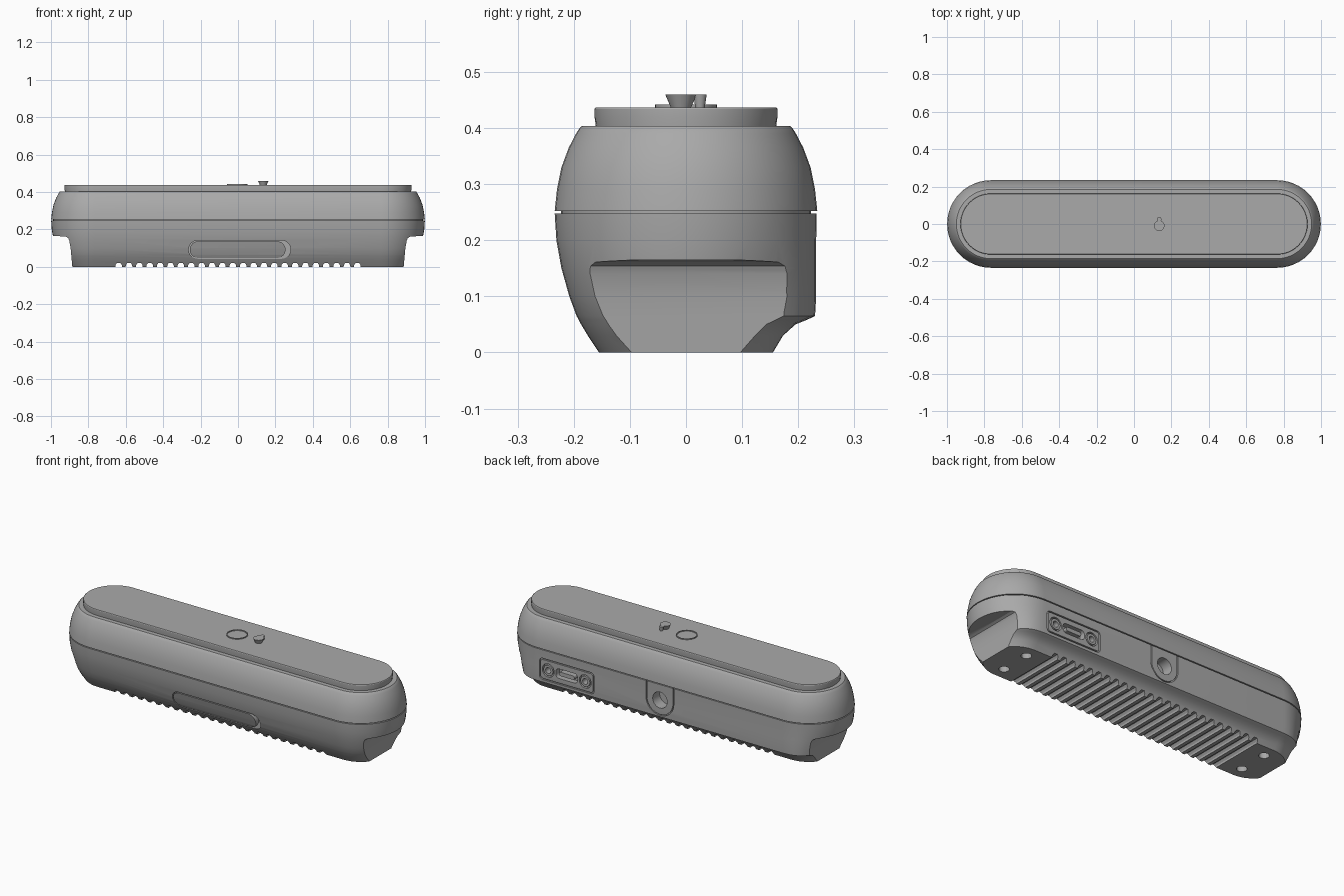
import bpy, bmesh, math

if "Cube" in bpy.data.objects:
    bpy.data.objects.remove(bpy.data.objects["Cube"])

STRAIGHT = 0.765          # half length of the straight section

grey = bpy.data.materials.new("mid grey")
grey.diffuse_color = (0.4, 0.4, 0.4, 1)
grey.use_nodes = True
grey.node_tree.nodes["Principled BSDF"].inputs["Base Color"].default_value = grey.diffuse_color


def make(name, bm):
    bmesh.ops.recalc_face_normals(bm, faces=bm.faces)
    me = bpy.data.meshes.new(name)
    bm.to_mesh(me)
    bm.free()
    me.materials.append(grey)
    ob = bpy.data.objects.new(name, me)
    bpy.context.collection.objects.link(ob)
    return ob


def skin(bm, loops, closed=False):
    """Bridge point loops in order; cap the ends unless closed."""
    rows = [[bm.verts.new(p) for p in lp] for lp in loops]
    n = len(rows[0])
    pairs = list(zip(rows, rows[1:])) + ([(rows[-1], rows[0])] if closed else [])
    for a, b in pairs:
        for i in range(n):
            j = (i + 1) % n
            bm.faces.new((a[i], a[j], b[j], b[i]))
    if not closed:
        bm.faces.new(rows[0])
        bm.faces.new(rows[-1])


def stadium(name, profile, n=24):
    """Pill-shaped solid from (z, radius, back radius) rows."""
    loops = []
    for z, ra, rb in profile:
        lp = []
        for end in (1, -1):
            for i in range(n + 1):
                a = math.pi * i / n + (-math.pi / 2 if end > 0 else math.pi / 2)
                w = min(1, max(0, (math.sin(a) - 0.6) / 0.35))
                r = ra + (rb - ra) * w
                lp.append((end * STRAIGHT + r * math.cos(a), r * math.sin(a), z))
        loops.append(lp)
    bm = bmesh.new()
    skin(bm, loops)
    return make(name, bm)


def rounded(cu, cv, hu, hv, r, n=8):
    """Rounded rectangle outline; a circle when hu = hv = r."""
    r = min(r, hu - 1e-4, hv - 1e-4)
    pts = []
    for q, (su, sv) in enumerate(((1, 1), (-1, 1), (-1, -1), (1, -1))):
        for i in range(n + 1):
            a = math.pi / 2 * (q + i / n)
            pts.append((cu + su * (hu - r) + r * math.cos(a),
                        cv + sv * (hv - r) + r * math.sin(a)))
    return pts


def place(loop, d, axis):
    return [(u, d, v) if axis == 'y' else (u, v, d) for u, v in loop]


def prism(bm, loop, d0, d1, axis, top=None):
    skin(bm, [place(loop, d0, axis), place(top or loop, d1, axis)])


def ring(bm, outer, inner, d0, d1, axis):
    skin(bm, [place(outer, d0, axis), place(outer, d1, axis),
              place(inner, d1, axis), place(inner, d0, axis)], closed=True)


def cut(ob, bm):
    cutter = make("cutter", bm)
    cutter.hide_render = True
    mod = ob.modifiers.new("cut", 'BOOLEAN')
    mod.operation, mod.solver, mod.object = 'DIFFERENCE', 'EXACT', cutter
    bpy.context.view_layer.objects.active = ob
    bpy.ops.object.modifier_apply(modifier=mod.name)
    bpy.data.objects.remove(cutter)


# Lower shell, with a flat wall along the back
lower = stadium("lower_shell", [
    (0, .155, .155), (.03, .175, .173), (.05, .187, .195), (.058, .191, .215),
    (.065, .195, .230), (.1, .208, .232), (.15, .222, .232), (.2, .231, .232),
    (.2475, .234, .233)])

# Undercut ends
bm = bmesh.new()
under = [(.884, -.02), (.895, .1), (.902, .14), (.908, .154), (.92, .161),
         (.97, .165), (1.1, .166), (1.1, -.02)]
for s in (1, -1):
    prism(bm, [(s * x, z) for x, z in under], -.4, .4, 'y')
cut(lower, bm)

# Grip grooves across the underside
bm = bmesh.new()
for i in range(24):
    x = (i - 11.5) * .0555
    prism(bm, [(x - .019, -.02), (x - .017, .01), (x - .009, .021),
               (x + .009, .021), (x + .017, .01), (x + .019, -.02)], -.4, .4, 'y')
cut(lower, bm)

# Screw pits in the corners of the underside
bm = bmesh.new()
for x in (-.76, .76):
    for y in (-.085, .085):
        prism(bm, rounded(x, y, .027, .027, .027, 3), -.02, .03, 'z')
cut(lower, bm)

# Outline of the front hatch
bm = bmesh.new()
ring(bm, rounded(.009, .092, .273, .049, .049), rounded(-.002, .092, .256, .044, .044),
     -.3, -.18, 'y')
cut(lower, bm)

# Back: socket panel outline, jacks, slot connector, round socket with U-shaped outline
bm = bmesh.new()
PX, PZ = .58, .14
ring(bm, rounded(PX, PZ, .17, .06, .02), rounded(PX, PZ, .163, .053, .015), .222, .3, 'y')
for x in (PX - .115, PX + .115):
    ring(bm, rounded(x, PZ, .037, .037, .037), rounded(x, PZ, .029, .029, .029), .215, .3, 'y')
    prism(bm, rounded(x, PZ, .016, .016, .016), .19, .3, 'y')
ring(bm, rounded(PX, PZ, .068, .027, .02), rounded(PX, PZ, .048, .011, .01), .2, .3, 'y')
ring(bm, rounded(0, .2, .087, .127, .086), rounded(0, .2, .081, .121, .08), .222, .3, 'y')
prism(bm, rounded(0, .16, .045, .045, .045), .17, .3, 'y')
cut(lower, bm)

# Seam filler, upper shell and top plate
seam = stadium("seam_core", [(.235, .223, .223), (.27, .223, .223)])
upper = stadium("upper_shell", [(z, r, r) for z, r in (
    (.2525, .234), (.29, .230), (.33, .222), (.365, .209), (.39, .196),
    (.401, .189), (.404, .185))])
plate = stadium("top_plate", [(z, r, r) for z, r in (
    (.39, .159), (.42, .163), (.434, .163), (.437, .161))])

# Round cap on the top
bm = bmesh.new()
ring(bm, rounded(-.005, 0, .055, .055, .055), rounded(-.005, 0, .05, .05, .05), .434, .442, 'z')
cap = make("top_cap_ring", bm)

# Flared pin pair on the top
bm = bmesh.new()
prism(bm, rounded(.135, -.009, .017, .017, .017), .434, .46, 'z',
      rounded(.135, -.009, .028, .028, .028))
prism(bm, rounded(.135, .025, .008, .008, .008), .434, .46, 'z',
      rounded(.135, .025, .012, .012, .012))
pin = make("flared_pin", bm)

# Smooth shading with sharp edges kept
for ob in (lower, seam, upper, plate, cap, pin):
    bpy.ops.object.select_all(action='DESELECT')
    ob.select_set(True)
    bpy.context.view_layer.objects.active = ob
    bpy.ops.object.shade_smooth_by_angle(angle=math.radians(30))
